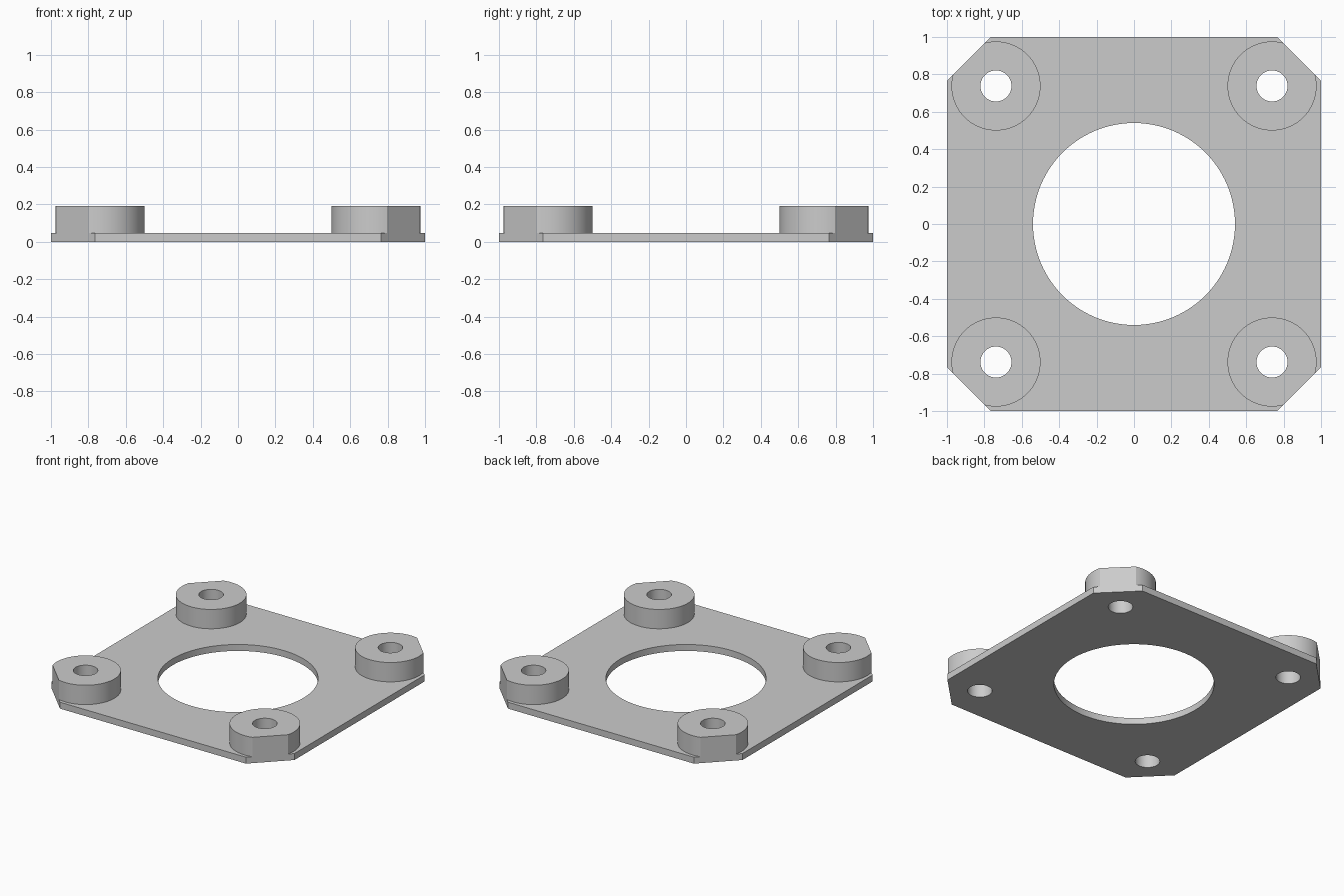
import bpy
import bmesh
from math import acos, cos, pi, radians, sin, sqrt

cube = bpy.data.objects.get("Cube")
if cube:
    bpy.data.objects.remove(cube)

PLATE_TOP, BOSS_TOP = 0.048, 0.192
CHAMFER = 0.765          # where the straight edges end
BORE_RADIUS = 0.54
BOSS_POS, BOSS_RADIUS, HOLE_RADIUS = 0.738, 0.238, 0.083

grey = bpy.data.materials.new("light grey")
grey.use_nodes = True
colour = (0.6, 0.6, 0.6, 1)
grey.diffuse_color = colour
grey.node_tree.nodes["Principled BSDF"].inputs["Base Color"].default_value = colour


def arc(cx, cy, radius, start=0, sweep=2 * pi, count=64):
    """Points on an arc; a full turn leaves out the repeated last point."""
    steps = count if sweep >= 2 * pi else count - 1
    return [(cx + radius * cos(start + sweep * i / steps),
             cy + radius * sin(start + sweep * i / steps)) for i in range(count)]


def extruded(name, loops, bottom, top):
    """Solid from an outer loop and hole loops, extruded upward."""
    bm = bmesh.new()
    for loop in loops:
        verts = [bm.verts.new((x, y, bottom)) for x, y in loop]
        for i, v in enumerate(verts):
            bm.edges.new((verts[i - 1], v))
    bmesh.ops.triangle_fill(bm, edges=bm.edges[:], use_beauty=True, use_dissolve=False)
    base = bm.faces[:]
    raised = bmesh.ops.extrude_face_region(bm, geom=base, use_keep_orig=True)["geom"]
    bmesh.ops.translate(bm, vec=(0, 0, top - bottom),
                        verts=[g for g in raised if isinstance(g, bmesh.types.BMVert)])
    bmesh.ops.recalc_face_normals(bm, faces=bm.faces[:])
    for f in bm.faces:
        f.smooth = True
    mesh = bpy.data.meshes.new(name)
    bm.to_mesh(mesh)
    bm.free()
    mesh.set_sharp_from_angle(angle=radians(20))
    mesh.materials.append(grey)
    obj = bpy.data.objects.new(name, mesh)
    bpy.context.collection.objects.link(obj)
    return obj


corners = {"back_left": (1, 1), "back_right": (-1, 1),
           "front_right": (-1, -1), "front_left": (1, -1)}

# Chamfered square plate with a large bore and four screw holes
outline = []
for i, (sx, sy) in enumerate(corners.values()):
    pair = [(sx, sy * CHAMFER), (sx * CHAMFER, sy)]
    outline += pair if i % 2 == 0 else pair[::-1]
holes = [arc(sx * BOSS_POS, sy * BOSS_POS, HOLE_RADIUS, count=40)
         for sx, sy in corners.values()]
extruded("base_plate", [outline, arc(0, 0, BORE_RADIUS, count=96)] + holes, 0, PLATE_TOP)

# Round bosses, each cut flat in line with the plate chamfer
flat_distance = (1 + CHAMFER - 2 * BOSS_POS) / sqrt(2)
half_angle = acos(flat_distance / BOSS_RADIUS)
for i, ((name, (sx, sy)), hole) in enumerate(zip(corners.items(), holes)):
    facing = pi / 4 + i * pi / 2
    rim = arc(sx * BOSS_POS, sy * BOSS_POS, BOSS_RADIUS,
              facing + half_angle, 2 * (pi - half_angle))
    extruded(name + "_boss", [rim, hole], PLATE_TOP, BOSS_TOP)
